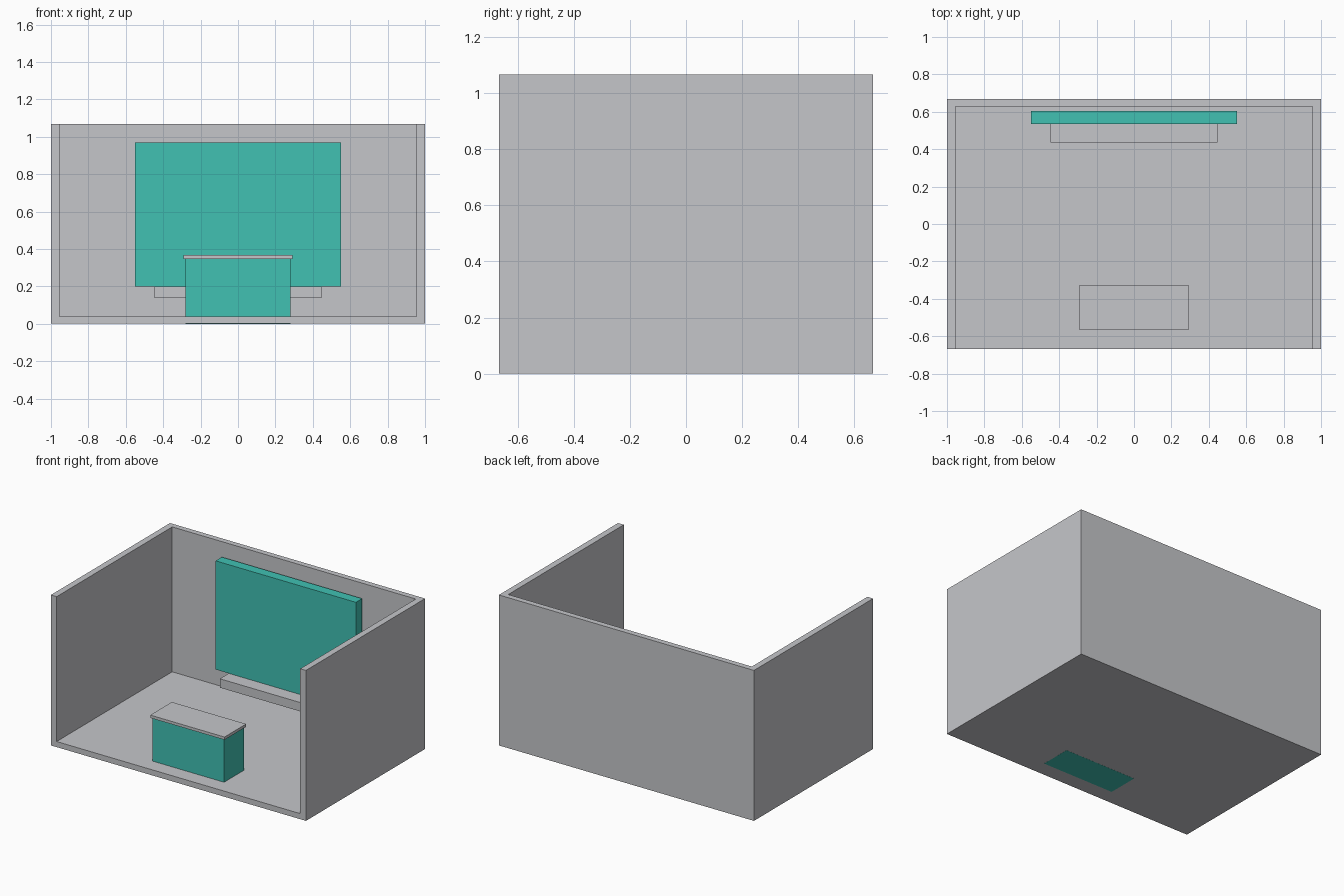
import bpy

cube = bpy.data.objects.get("Cube")
if cube:
    bpy.data.objects.remove(cube, do_unlink=True)


def make_material(name, rgb):
    mat = bpy.data.materials.new(name)
    mat.use_nodes = True
    color = (*rgb, 1.0)
    mat.diffuse_color = color
    mat.node_tree.nodes["Principled BSDF"].inputs["Base Color"].default_value = color
    return mat


grey = make_material("light grey", (0.56, 0.565, 0.59))
teal = make_material("teal", (0.052, 0.533, 0.45))


def box(name, x, y, z, mat):
    """Axis-aligned box from (low, high) ranges on each axis."""
    spans = (x, y, z)
    bpy.ops.mesh.primitive_cube_add(size=1)
    obj = bpy.context.object
    obj.name = name
    obj.location = [(lo + hi) / 2 for lo, hi in spans]
    obj.scale = [hi - lo for lo, hi in spans]
    bpy.ops.object.transform_apply(location=True, rotation=False, scale=True)
    obj.data.materials.append(mat)
    return obj


W, D, H = 1.0, 0.667, 1.067     # half width, half depth, height
WALL, FLOOR = 0.045, 0.04       # wall and floor thickness
inner = W - WALL

# Open booth: floor and three walls
box("floor", (-W, W), (-D, D), (0.0005, FLOOR), grey)
box("back_wall", (-inner, inner), (D - 0.04, D), (FLOOR, H), grey)
box("left_wall", (inner, W), (-D, D), (FLOOR, H), grey)
box("right_wall", (-W, -inner), (-D, D), (FLOOR, H), grey)

# Display panel with the ledge below it
box("display_panel", (-0.55, 0.55), (0.535, 0.605), (0.2, 0.97), teal)
box("panel_ledge", (-0.447, 0.447), (0.435, 0.6), (0.137, 0.2), grey)

# Reception counter, its base set through the floor
box("counter_body", (-0.281, 0.281), (-0.557, -0.335), (0.0, 0.347), teal)
box("counter_top", (-0.291, 0.291), (-0.567, -0.325), (0.347, 0.367), grey)
